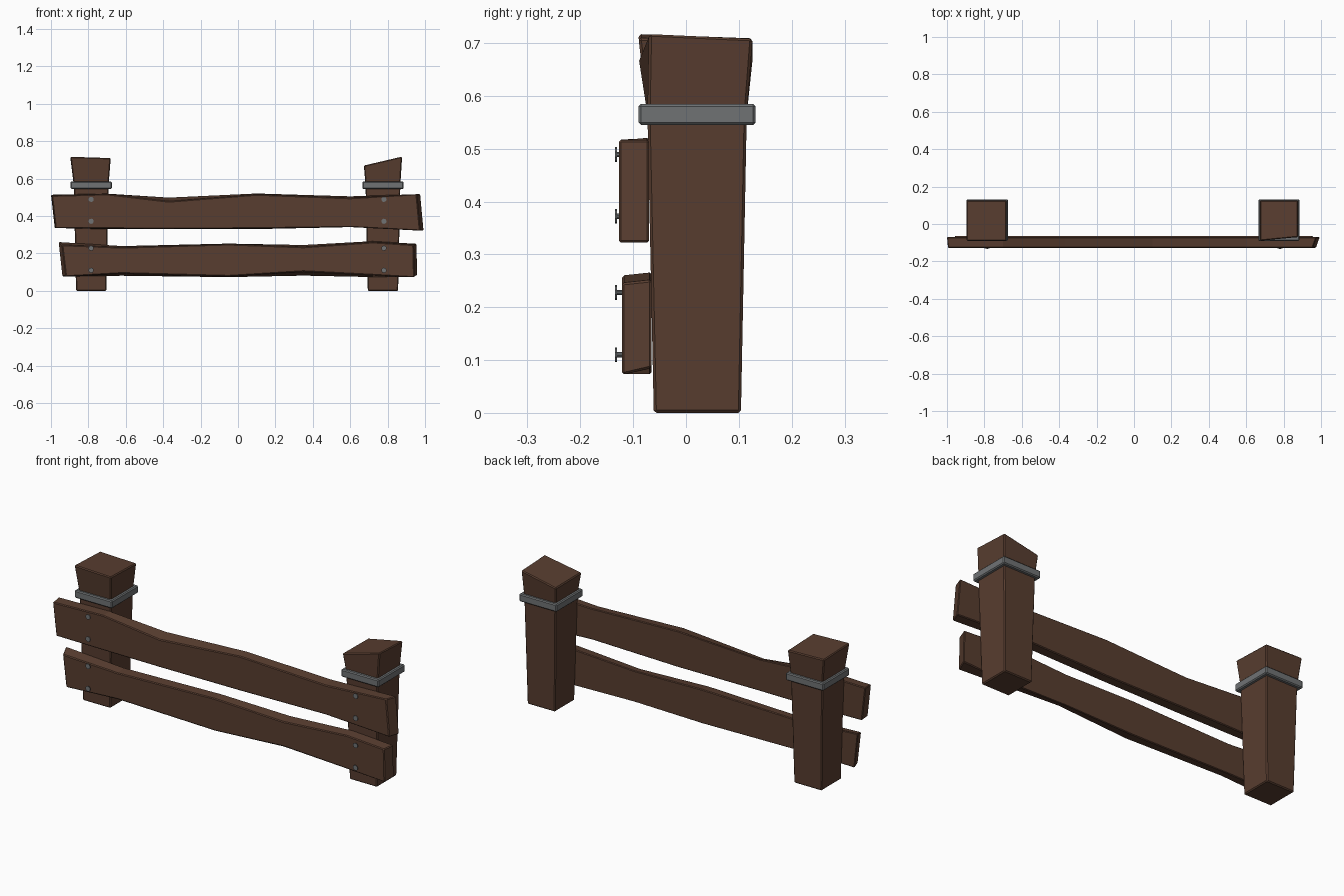
import bpy
import bmesh
from math import radians

cube = bpy.data.objects.get("Cube")
if cube:
    bpy.data.objects.remove(cube)


def material(name, rgb):
    mat = bpy.data.materials.new(name)
    mat.use_nodes = True
    color = (*rgb, 1)
    mat.diffuse_color = color
    mat.node_tree.nodes["Principled BSDF"].inputs["Base Color"].default_value = color
    return mat


wood = material("brown wood", (0.098, 0.047, 0.029))
iron = material("grey iron", (0.16, 0.17, 0.175))


def finish(name, bm, mat, bevel=0):
    bmesh.ops.recalc_face_normals(bm, faces=bm.faces)
    mesh = bpy.data.meshes.new(name)
    bm.to_mesh(mesh)
    bm.free()
    mesh.materials.append(mat)
    obj = bpy.data.objects.new(name, mesh)
    bpy.context.collection.objects.link(obj)
    if bevel:
        mod = obj.modifiers.new("worn edges", "BEVEL")
        mod.width = bevel
        mod.segments = 1
        mod.limit_method = "ANGLE"
        mod.angle_limit = radians(35)
    return obj


def loft(name, rings, mat, bevel, closed=False):
    """Skin a run of four-point rings, capping the ends unless closed."""
    bm = bmesh.new()
    loops = [[bm.verts.new(p) for p in ring] for ring in rings]
    pairs = list(zip(loops, loops[1:]))
    if closed:
        pairs.append((loops[-1], loops[0]))
    else:
        bm.faces.new(loops[0])
        bm.faces.new(loops[-1])
    for a, b in pairs:
        for i in range(4):
            j = (i + 1) % 4
            bm.faces.new((a[i], a[j], b[j], b[i]))
    return finish(name, bm, mat, bevel)


def rect(cx, half, y0, y1, z):
    return [(cx - half, y0, z), (cx + half, y0, z),
            (cx + half, y1, z), (cx - half, y1, z)]


# Posts: tapered towards the ground, flared and roughly cut at the top
def post(name, cx, top):
    loft(name, [rect(cx, 0.081, -0.061, 0.104, 0),
                rect(cx, 0.093, -0.073, 0.115, 0.565), top], wood, 0.005)


post("right_post", -0.785, [(-0.896, -0.09, 0.717), (-0.681, -0.09, 0.71),
                            (-0.681, 0.126, 0.703), (-0.896, 0.126, 0.709)])
post("left_post", 0.775, [(0.673, -0.09, 0.67), (0.877, -0.07, 0.718),
                          (0.877, 0.126, 0.709), (0.673, 0.126, 0.668)])

# Iron bands: square hoops around the necks of the posts
for side, cx in (("right", -0.785), ("left", 0.775)):
    loft(side + "_band", [rect(cx, 0.11, -0.09, 0.132, 0.545),
                          rect(cx, 0.11, -0.09, 0.132, 0.585),
                          rect(cx, 0.088, -0.068, 0.11, 0.585),
                          rect(cx, 0.088, -0.068, 0.11, 0.545)],
         iron, 0.005, closed=True)


# Planks: warped boards whose front edges are hewn away in places
def plank(name, front, back, sections):
    rings = []
    for x_front, x_back, top, bottom, drop, rise, skew in sections:
        rings.append([(x_front, front, top - drop), (x_back, back, top),
                      (x_back + skew, back, bottom),
                      (x_front + skew, front, bottom + rise)])
    loft(name, rings, wood, 0.004)


plank("upper_plank", -0.127, -0.07, [
    (-0.995, -1.0, 0.514, 0.336, 0.005, 0, 0.02),
    (-0.7, -0.7, 0.52, 0.33, 0.003, 0.004, 0),
    (-0.37, -0.37, 0.5, 0.332, 0.022, 0, 0),
    (0.1, 0.1, 0.521, 0.33, 0.006, 0.004, 0),
    (0.6, 0.6, 0.506, 0.341, 0.01, 0, 0),
    (0.955, 0.975, 0.517, 0.322, 0, 0, 0.018)])
plank("lower_plank", -0.121, -0.065, [
    (-0.94, -0.96, 0.262, 0.077, 0.017, 0, 0.02),
    (-0.62, -0.62, 0.24, 0.08, 0.008, 0.014, 0),
    (-0.05, -0.05, 0.253, 0.073, 0.004, 0.006, 0),
    (0.35, 0.35, 0.246, 0.08, 0.012, 0.024, 0),
    (0.72, 0.72, 0.266, 0.073, 0.006, 0.012, 0),
    (0.938, 0.955, 0.252, 0.085, 0.006, -0.013, 0.004)])


# Nails: thin round heads standing just proud of the planks
def cylinder(bm, x, z, radius, y0, y1):
    verts = bmesh.ops.create_cone(bm, cap_ends=True, segments=10, radius1=radius,
                                  radius2=radius, depth=y1 - y0)["verts"]
    for v in verts:
        vx, vy, vz = v.co
        v.co = (x + vx, (y0 + y1) / 2 + vz, z + vy)


for side, x in (("right", -0.785), ("left", 0.78)):
    for row, z in enumerate((0.11, 0.228, 0.372, 0.489)):
        bm = bmesh.new()
        cylinder(bm, x, z, 0.014, -0.134, -0.131)
        cylinder(bm, x, z, 0.005, -0.131, -0.105)
        finish(f"{side}_nail_{row + 1}", bm, iron)
